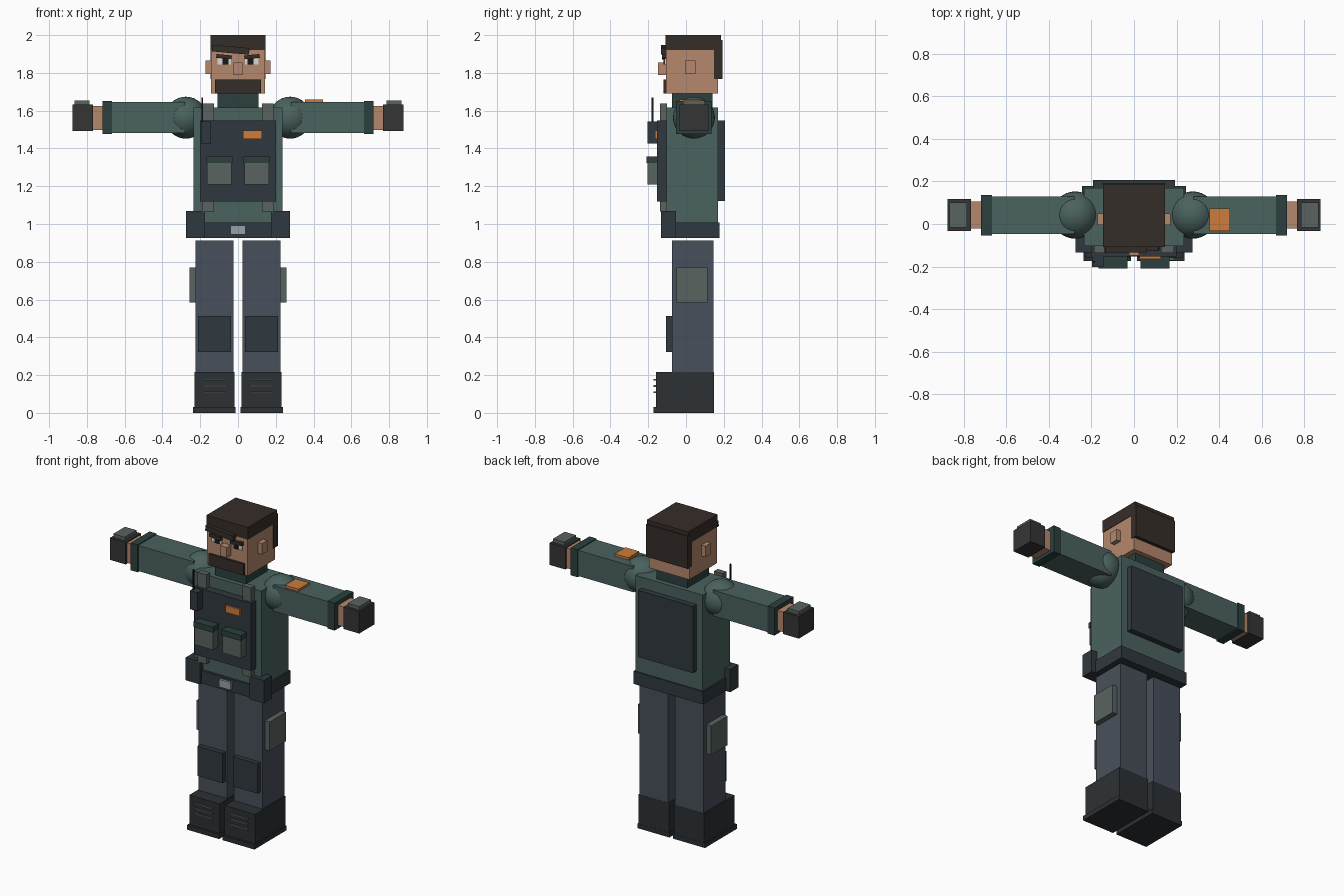
import bpy
from mathutils import Matrix

if "Cube" in bpy.data.objects:
    bpy.data.objects.remove(bpy.data.objects["Cube"])

mats = {}


def material(name, hex_code):
    rgb = [int(hex_code[i:i + 2], 16) / 255 for i in (0, 2, 4)]
    lin = [c / 12.92 if c <= 0.04045 else ((c + 0.055) / 1.055) ** 2.4 for c in rgb]
    mats[name] = bpy.data.materials.new(name)
    mats[name].diffuse_color = (*lin, 1)


for n, h in dict(shirt="4A625F", trim="2B403E", vest="30383E", trousers="48505B",
                 boots="2C3134", skin="B5886E", hair="352D28", webbing="59635F",
                 glove="353535", orange="CC7C3C", steel="98A0A4", white="D8D8D0",
                 black="181818").items():
    material(n, h)


def box(name, x, y, z, mat, tilt=0):
    """Box from (min, max) ranges, optionally tilted in the front plane."""
    bpy.ops.mesh.primitive_cube_add(size=1)
    ob = bpy.context.object
    ob.name = name
    ob.data.transform(Matrix.Diagonal((x[1] - x[0], y[1] - y[0], z[1] - z[0], 1)))
    ob.location = [(r[0] + r[1]) / 2 for r in (x, y, z)]
    ob.rotation_euler.y = tilt
    ob.data.materials.append(mats[mat])
    return ob


def pair(name, x, y, z, mat, tilt=0):
    """Box on the +x side and its mirror on the -x side."""
    box(name + "_left", x, y, z, mat, tilt)
    box(name + "_right", (-x[1], -x[0]), y, z, mat, -tilt)


# Head, neck and hair
box("neck", (-.108, .108), (-.075, .14), (1.6, 1.695), "trim")
box("head", (-.143, .143), (-.107, .17), (1.69, 1.93), "skin")
pair("ear", (.14, .172), (-.005, .05), (1.795, 1.865), "skin")
box("nose", (-.024, .024), (-.148, -.105), (1.79, 1.855), "skin")
box("beard", (-.123, .123), (-.12, -.1), (1.692, 1.765), "hair")
box("hair_top", (-.146, .146), (-.109, .185), (1.922, 2.0), "hair")
box("hair_back", (-.146, .146), (.148, .192), (1.768, 1.975), "hair")
box("hair_fringe", (-.137, .06), (-.133, -.105), (1.905, 1.94), "hair", .09)
pair("eye", (.038, .108), (-.114, -.1), (1.845, 1.877), "white")
pair("pupil", (.05, .083), (-.119, -.11), (1.845, 1.877), "black")
pair("eyebrow", (.033, .115), (-.128, -.1), (1.876, 1.896), "hair", -.1)

# Torso and belt
box("torso", (-.236, .236), (-.103, .17), (1.0, 1.617), "shirt")
box("belt", (-.245, .245), (-.118, .178), (.927, 1.008), "vest")
box("buckle", (-.041, .039), (-.132, -.11), (.945, .993), "steel")
pair("belt_pouch", (.174, .275), (-.133, -.052), (.925, 1.07), "vest")

# Vest, straps and gear
box("vest_front", (-.2, .2), (-.153, -.1), (1.118, 1.547), "vest")
box("vest_back", (-.193, .193), (.165, .206), (1.123, 1.547), "vest")
pair("strap", (.127, .188), (-.137, -.1), (1.067, 1.637), "webbing")
pair("chest_pouch", (.034, .164), (-.203, -.15), (1.208, 1.33), "webbing")
pair("pouch_flap", (.03, .167), (-.21, -.15), (1.322, 1.357), "trim")
box("chest_patch", (.026, .127), (-.164, -.15), (1.45, 1.494), "orange")
box("radio", (-.197, -.143), (-.203, -.15), (1.425, 1.543), "vest")
box("antenna", (-.193, -.184), (-.182, -.173), (1.54, 1.67), "black")

# Shoulders
for side, sx in (("left", 1), ("right", -1)):
    bpy.ops.mesh.primitive_uv_sphere_add(segments=32, ring_count=16, radius=.111,
                                         location=(sx * .276, .042, 1.563))
    ob = bpy.context.object
    ob.name = "shoulder_" + side
    ob.data.materials.append(mats["shirt"])
    bpy.ops.object.shade_smooth()

# Arms and gloves
pair("sleeve", (.28, .68), (-.048, .13), (1.482, 1.645), "shirt")
pair("cuff", (.668, .718), (-.054, .136), (1.476, 1.65), "trim")
pair("wrist", (.71, .775), (-.02, .106), (1.497, 1.624), "skin")
pair("glove", (.767, .877), (-.034, .118), (1.492, 1.632), "glove")
pair("knuckle_guard", (.785, .866), (-.017, .1), (1.63, 1.654), "webbing")
box("sleeve_patch", (.354, .45), (-.034, .074), (1.64, 1.66), "orange")

# Legs and boots
pair("leg", (.024, .224), (-.075, .146), (.2, .913), "trousers")
pair("knee_pad", (.037, .211), (-.105, -.07), (.323, .512), "vest")
pair("thigh_pocket", (.22, .258), (-.05, .115), (.585, .77), "webbing")
pair("boot", (.018, .231), (-.16, .147), (.02, .217), "boots")
pair("sole", (.013, .237), (-.173, .148), (0, .03), "boots")
for i in range(3):
    pair(f"lace_{i + 1}", (.062, .188), (-.172, -.155),
         (.105 + .033 * i, .114 + .033 * i), "webbing")

for m in bpy.data.materials:
    if m.users and not m.is_grease_pencil:
        m.use_nodes = True
        m.node_tree.nodes["Principled BSDF"].inputs["Base Color"].default_value = m.diffuse_color
